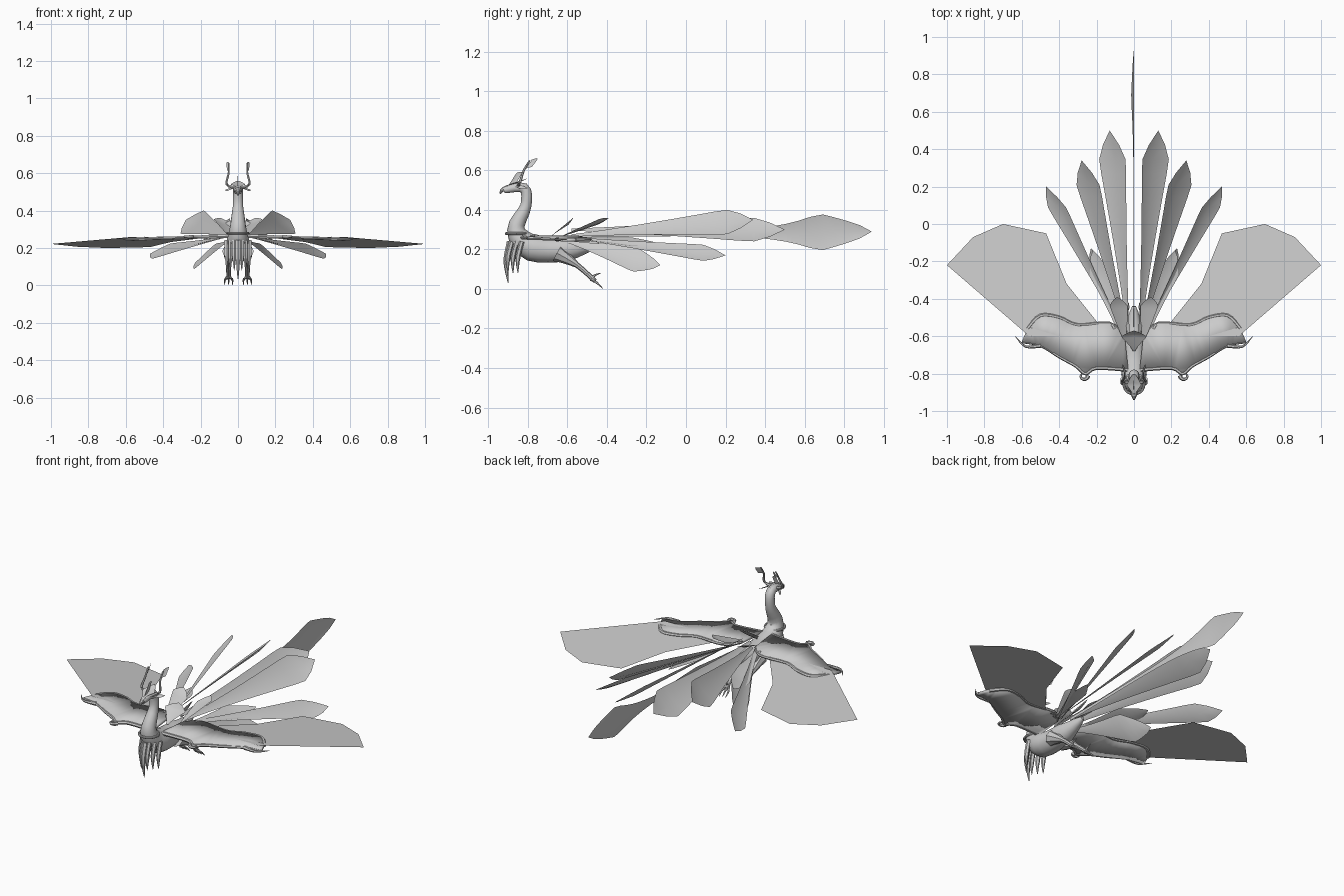
import bpy, bmesh, math
from mathutils import Vector

cube = bpy.data.objects.get("Cube")
if cube:
    bpy.data.objects.remove(cube, do_unlink=True)

light_grey = bpy.data.materials.new("light_grey")
light_grey.use_nodes = True
colour = (0.6, 0.6, 0.6, 1)
light_grey.diffuse_color = colour
light_grey.node_tree.nodes["Principled BSDF"].inputs["Base Color"].default_value = colour


def finish(name, bm, mirror, thickness=0):
    """Turn a bmesh into a shaded object, mirrored across x if paired."""
    bmesh.ops.recalc_face_normals(bm, faces=bm.faces)
    mesh = bpy.data.meshes.new(name)
    bm.to_mesh(mesh)
    bm.free()
    mesh.materials.append(light_grey)
    part = bpy.data.objects.new(name, mesh)
    bpy.context.scene.collection.objects.link(part)
    if thickness:
        solid = part.modifiers.new("thickness", 'SOLIDIFY')
        solid.thickness = thickness
        solid.offset = 0
    if mirror:
        part.modifiers.new("mirror", 'MIRROR')
    bpy.ops.object.select_all(action='DESELECT')
    part.select_set(True)
    bpy.context.view_layer.objects.active = part
    bpy.ops.object.shade_smooth_by_angle(angle=math.radians(40))


def smooth_path(points, steps=4):
    """Curve passing through every given point."""
    pts = [Vector(p) for p in points]
    padded = [pts[0]] + pts + [pts[-1]]
    path = []
    for before, start, end, after in zip(padded, padded[1:], padded[2:], padded[3:]):
        leave, arrive = (end - before) / 2, (after - start) / 2
        for step in range(steps):
            t = step / steps
            ease = t * t * (3 - 2 * t)
            path.append(start.lerp(end, ease) + leave * t * (1 - t) ** 2
                        - arrive * t * t * (1 - t))
    return path + [pts[-1]]


def tube(name, points, radii, mirror=True, sides=8):
    """Round limb along a curve; the radii are spread evenly over its points."""
    path = smooth_path(points)
    last = len(path) - 1
    bm = bmesh.new()
    rings = []
    for i, centre in enumerate(path):
        along = (path[min(i + 1, last)] - path[max(i - 1, 0)]).normalized()
        helper = Vector((0, 0, 1)) if abs(along.x) > abs(along.z) else Vector((1, 0, 0))
        across = along.cross(helper).normalized()
        up = along.cross(across)
        place = i / last * (len(radii) - 1)
        k = min(int(place), len(radii) - 2)
        radius = radii[k] + (radii[k + 1] - radii[k]) * (place - k)
        angles = [j * math.tau / sides for j in range(sides)]
        rings.append([bm.verts.new(centre + radius * (across * math.cos(a) + up * math.sin(a)))
                      for a in angles])
    for ring, following in zip(rings, rings[1:]):
        for j in range(sides):
            bm.faces.new((ring[j - 1], ring[j], following[j], following[j - 1]))
    bm.faces.new(rings[0])
    bm.faces.new(rings[-1])
    finish(name, bm, mirror)


def feather(name, root, tip, width, roll, widest=0.85, flare=1.3, mirror=True, steps=14):
    """Ridged blade: a stalk flaring to its widest place, then closing to a point."""
    root, tip = Vector(root), Vector(tip)
    tilt = math.radians(roll)
    across = Vector((math.cos(tilt), 0, -math.sin(tilt))) * width / 2
    ridge = across.cross(root - tip).normalized() * width / 12
    bm = bmesh.new()
    rows = []
    for step in range(steps + 1):
        t = step / steps
        opening = 0.1 + 0.9 * (t / widest) ** flare
        closing = ((1 - t) / (1 - widest)) ** 0.7
        spread = min(opening, closing, 1)
        centre = root.lerp(tip, t)
        rows.append([bm.verts.new(centre + (across * side + ridge * (1 - abs(side))) * spread)
                     for side in (-1, 0, 1)])
    for row, following in zip(rows, rows[1:]):
        for k in range(2):
            bm.faces.new((row[k], row[k + 1], following[k + 1], following[k]))
    bmesh.ops.remove_doubles(bm, verts=bm.verts, dist=0.0001)
    finish(name, bm, mirror)


def sheet(name, outline, height, thickness=0):
    """Wing panel from an outline, with a rule for its height."""
    bm = bmesh.new()
    bm.faces.new([bm.verts.new((x, y, 0)) for x, y in outline])
    bmesh.ops.triangulate(bm, faces=bm.faces)
    for v in bm.verts:
        v.co.z = height(v.co.x, v.co.y)
    finish(name, bm, True, thickness)


def curl(name, x, y, size, turn):
    """Hooked claw lying flat, spiralling inward."""
    points = []
    for i in range(8):
        angle = math.pi + turn * i * math.pi / 5
        reach = size * (1 - i / 12)
        points.append((x + reach * math.cos(angle), y + reach * math.sin(angle), 0.26))
    tube(name, points, (0.012, 0.003), sides=6)


# Body, neck and head in one flowing shape
spine = [(-0.44, 0.23), (-0.6, 0.2), (-0.78, 0.21), (-0.86, 0.3),
         (-0.81, 0.42), (-0.82, 0.51), (-0.92, 0.5)]
tube("body", [(0, y, z) for y, z in spine],
     (0.01, 0.06, 0.07, 0.045, 0.028, 0.027, 0.016), mirror=False, sides=16)
tube("beak", [(0, -0.9, 0.51), (0, -0.93, 0.5), (0, -0.94, 0.48)], (0.018, 0.002), mirror=False)
ring = [i * math.tau / 12 for i in range(13)]
tube("neck_collar", [(0.055 * math.cos(a), 0.055 * math.sin(a) - 0.855, 0.28) for a in ring],
     (0.007, 0.007), mirror=False)

# Head ornaments
feather("head_crest", (0, -0.92, 0.52), (0, -0.8, 0.56), 0.08, 0, widest=0.5, mirror=False)
feather("crest_fin", (0, -0.9, 0.52), (0, -0.83, 0.59), 0.05, 90, widest=0.6, mirror=False)
feather("ear_plume", (0.02, -0.87, 0.52), (0.07, -0.8, 0.51), 0.03, 40, widest=0.5)
tube("horn", [(0.01, -0.85, 0.52), (0.06, -0.84, 0.54), (0.05, -0.82, 0.6), (0.05, -0.79, 0.65)],
     (0.009, 0.004), sides=6)
feather("horn_vane", (0.045, -0.81, 0.61), (0.06, -0.75, 0.66), 0.04, 70, widest=0.5)

# Hanging chest plumes
tube("centre_chest_plume", [(0, -0.89, 0.24), (0, -0.91, 0.14), (0, -0.9, 0.03)],
     (0.016, 0.014, 0.001), mirror=False, sides=6)
for i in range(3):
    x, y = 0.02 * i + 0.02, 0.025 * i - 0.9
    tube(f"chest_plume_{i}", [(x, y + 0.02, 0.24), (x, y, 0.16), (x, y, 0.08)],
         (0.013, 0.013, 0.001), sides=6)

# Legs and claws
tube("leg", [(0.04, -0.65, 0.18), (0.05, -0.55, 0.12), (0.05, -0.46, 0.04)], (0.045, 0.014, 0.011))
for i, x in enumerate((0.03, 0.05, 0.07)):
    tube(f"toe_{i}", [(0.05, -0.48, 0.05), (x, -0.45, 0.03), (x, -0.42, 0.002)], (0.01, 0.001), sides=6)
tube("hind_claw", [(0.05, -0.48, 0.05), (0.05, -0.46, 0.07), (0.05, -0.43, 0.08)], (0.01, 0.001), sides=6)


# Wing arms: a panel with rounded edges and curled claws
def arm_height(x, y):
    return 0.265 - 0.03 * x


front_edge = [(0.03, -0.78), (0.2, -0.77), (0.26, -0.8), (0.31, -0.76), (0.4, -0.71),
              (0.5, -0.65), (0.6, -0.63)]
rear_edge = [(0.57, -0.56), (0.5, -0.49), (0.4, -0.5), (0.3, -0.54), (0.13, -0.53), (0.05, -0.6)]
front_curve = smooth_path(front_edge)
rear_curve = smooth_path(rear_edge)
sheet("wing_arm", front_curve + rear_curve, arm_height, thickness=0.014)
for name, edge in (("front", front_edge), ("rear", rear_edge)):
    tube(f"wing_{name}_rim", [(x, y, arm_height(x, y)) for x, y in edge], (0.011, 0.007), sides=6)
tube("wing_tip_hook", [(0.5, -0.65, 0.25), (0.58, -0.655, 0.25), (0.635, -0.6, 0.25)],
     (0.012, 0.001), sides=6)
curl("front_curl", 0.27, -0.81, 0.025, 1)
curl("rear_curl", 0.13, -0.56, 0.025, -1)

# Wing fans spreading behind the arms
fan_outline = [(0.1, -0.6), (0.56, -0.6), (1, -0.22), (0.86, -0.07), (0.7, 0), (0.47, -0.05),
               (0.36, -0.32), (0.2, -0.52)]
sheet("wing_fan", fan_outline, lambda x, y: 0.2 - 0.1 * y)

# Tail: a tall upright blade and feathers fanned in pairs
feather("centre_tail", (0, -0.55, 0.27), (0, 0.94, 0.29), 0.19, 90, 0.82, 6, mirror=False, steps=24)
feather("inner_tail", (0.03, -0.58, 0.3), (0.13, 0.5, 0.3), 0.19, 40)
feather("middle_tail", (0.04, -0.58, 0.27), (0.28, 0.34, 0.35), 0.18, 45)
feather("outer_tail", (0.06, -0.58, 0.26), (0.47, 0.2, 0.17), 0.13, 40)
feather("lower_tail", (0.05, -0.6, 0.24), (0.23, -0.13, 0.12), 0.18, 50, 0.7)
feather("short_tail", (0.07, -0.6, 0.26), (0.22, -0.14, 0.23), 0.13, 20, 0.7)
feather("rump_plume", (0.05, -0.62, 0.27), (0.09, -0.39, 0.36), 0.1, -15, 0.8, 0.8)
feather("back_ruff", (0, -0.68, 0.27), (0, -0.57, 0.36), 0.14, 0, 0.7, mirror=False)
